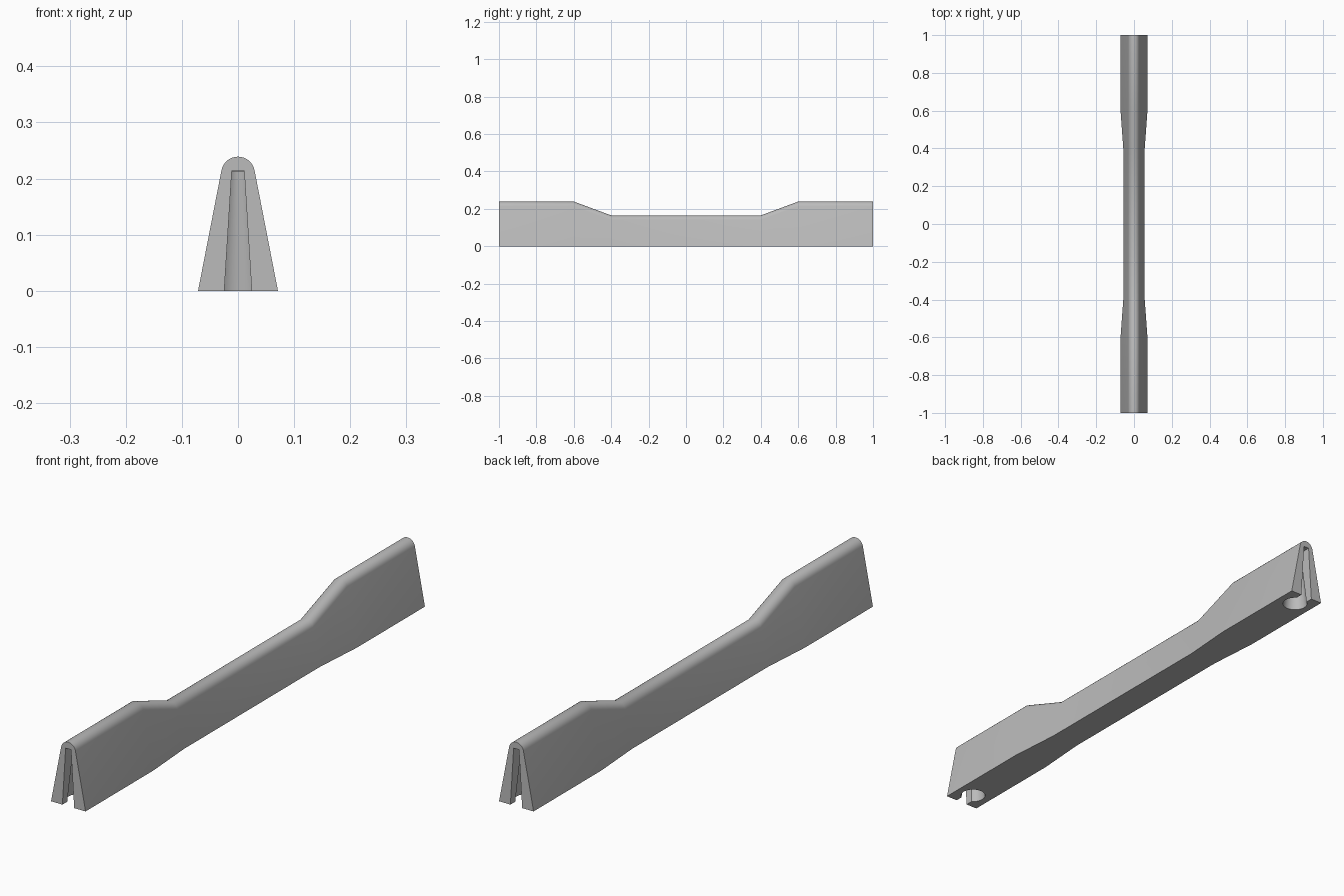
import bpy
import bmesh
from math import sin, cos, pi, radians

cube = bpy.data.objects.get("Cube")
if cube:
    bpy.data.objects.remove(cube, do_unlink=True)

LEAN = radians(11)      # tilt of the side walls
RADIUS = 0.03           # rounded ridge
ARC_STEPS = 16

grey = bpy.data.materials.new("plain_grey")
grey.use_nodes = True
grey.diffuse_color = (0.5, 0.5, 0.5, 1)
grey.node_tree.nodes["Principled BSDF"].inputs["Base Color"].default_value = (0.5, 0.5, 0.5, 1)


def section(top):
    """Tapered profile with a round ridge, as (x, z) points."""
    centre = top - RADIUS
    foot = (RADIUS + centre * sin(LEAN)) / cos(LEAN)
    arc = [LEAN + (pi - 2 * LEAN) * i / ARC_STEPS for i in range(ARC_STEPS + 1)]
    ridge = [(RADIUS * cos(a), centre + RADIUS * sin(a)) for a in arc]
    return [(foot, 0)] + ridge + [(-foot, 0)]


def loft(name, stations):
    """Skin a closed solid through (y, profile) stations."""
    bm = bmesh.new()
    rings = [[bm.verts.new((x, y, z)) for x, z in prof] for y, prof in stations]
    for a, b in zip(rings, rings[1:]):
        for i in range(len(a)):
            j = (i + 1) % len(a)
            bm.faces.new((a[i], a[j], b[j], b[i]))
    bm.faces.new(rings[0])
    bm.faces.new(rings[-1])
    bmesh.ops.recalc_face_normals(bm, faces=bm.faces)
    mesh = bpy.data.meshes.new(name)
    bm.to_mesh(mesh)
    bm.free()
    obj = bpy.data.objects.new(name, mesh)
    bpy.context.collection.objects.link(obj)
    mesh.materials.append(grey)
    return obj


# Bar body: tall ends stepping down to a low middle
HIGH, LOW = 0.239, 0.165
body = loft("bar_body", [(y, section(t)) for y, t in
                         [(-1, HIGH), (-0.6, HIGH), (-0.4, LOW),
                          (0.4, LOW), (0.6, HIGH), (1, HIGH)]])

# Tapered slot and conical socket at each end
cutters = []
for side in (-1, 1):
    wedge = [(0.025, -0.01), (0.011, 0.214), (-0.011, 0.214), (-0.025, -0.01)]
    cutters.append(loft("slot_cutter", [(side * 0.934, wedge), (side * 1.05, wedge)]))
    bpy.ops.mesh.primitive_cone_add(vertices=48, radius1=0.046, radius2=0.021,
                                    depth=0.223, location=(0, side * 0.934, 0.1015))
    socket = bpy.context.object
    socket.name = "socket_cutter"
    socket.data.materials.append(grey)
    cutters.append(socket)

for cutter in cutters:
    cutter.hide_render = True
    mod = body.modifiers.new("cut", 'BOOLEAN')
    mod.operation = 'DIFFERENCE'
    mod.solver = 'EXACT'
    mod.object = cutter

# Apply the cuts and discard the cutters
bpy.ops.object.select_all(action='DESELECT')
body.select_set(True)
bpy.context.view_layer.objects.active = body
for mod in list(body.modifiers):
    bpy.ops.object.modifier_apply(modifier=mod.name)
for cutter in cutters:
    bpy.data.objects.remove(cutter, do_unlink=True)

bpy.ops.object.shade_smooth_by_angle(angle=radians(25))
